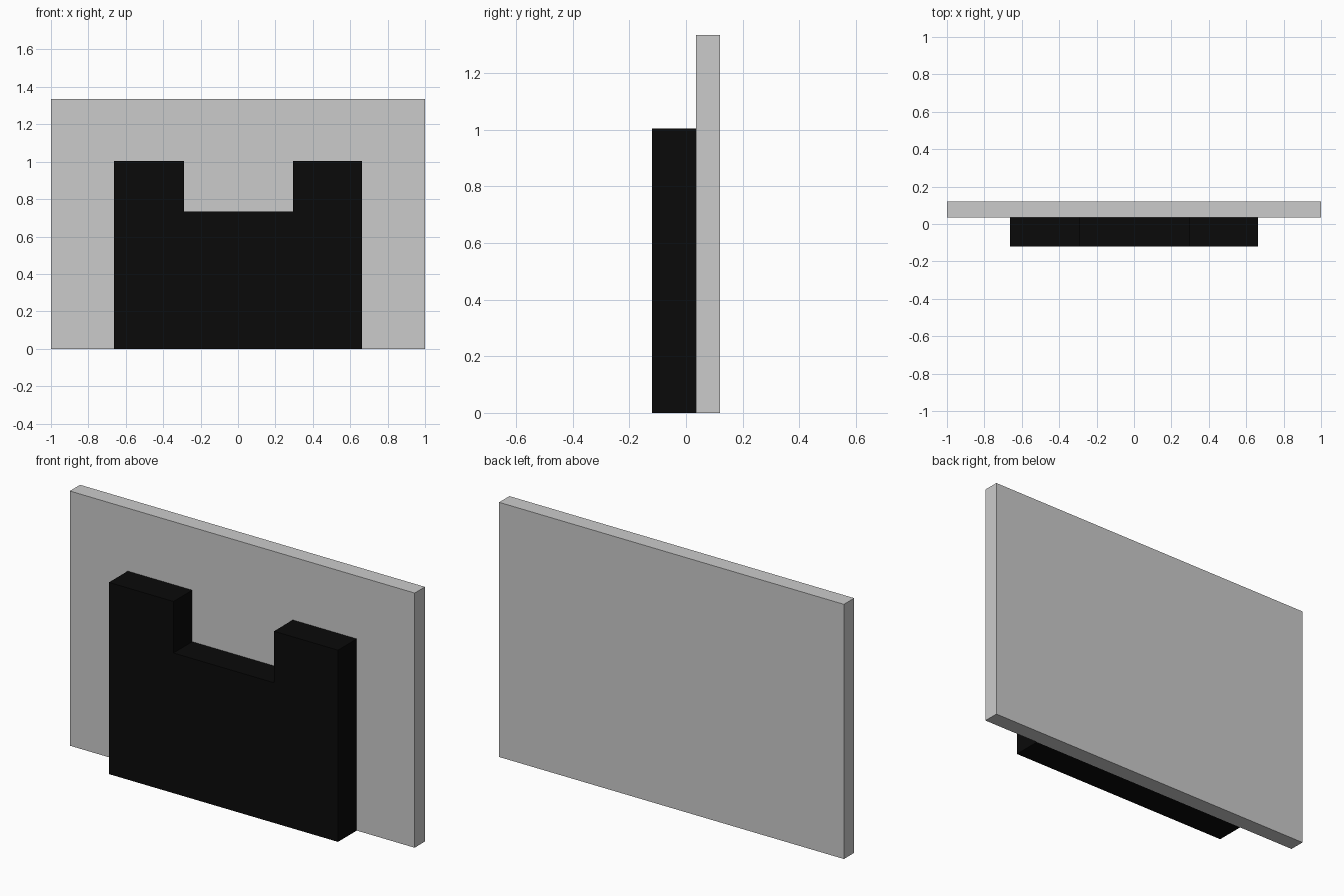
import bpy, bmesh

if "Cube" in bpy.data.objects:
    bpy.data.objects.remove(bpy.data.objects["Cube"])


def extruded(name, profile, y0, y1):
    """Closed solid from an (x, z) outline pushed from y0 to y1."""
    bm = bmesh.new()
    face = bm.faces.new([bm.verts.new((x, y0, z)) for x, z in profile])
    ext = bmesh.ops.extrude_face_region(bm, geom=[face])
    verts = [v for v in ext["geom"] if isinstance(v, bmesh.types.BMVert)]
    bmesh.ops.translate(bm, verts=verts, vec=(0, y1 - y0, 0))
    bmesh.ops.recalc_face_normals(bm, faces=bm.faces)
    mesh = bpy.data.meshes.new(name)
    bm.to_mesh(mesh)
    bm.free()
    obj = bpy.data.objects.new(name, mesh)
    bpy.context.collection.objects.link(obj)
    return obj


# Grey backing slab
extruded("back_panel", [(-1, 0), (1, 0), (1, 1.335), (-1, 1.335)], 0.035, 0.12)

# Black notched block on the front of the slab
block = extruded("notched_block", [
    (-0.664, 0), (0.664, 0), (0.664, 1.005), (0.293, 1.005),
    (0.293, 0.735), (-0.29, 0.735), (-0.29, 1.005), (-0.664, 1.005)],
    -0.12, 0.035)
black = bpy.data.materials.new("black")
black.diffuse_color = (0.003, 0.003, 0.003, 1)
black.use_nodes = True
black.node_tree.nodes["Principled BSDF"].inputs["Base Color"].default_value = black.diffuse_color
block.data.materials.append(black)
